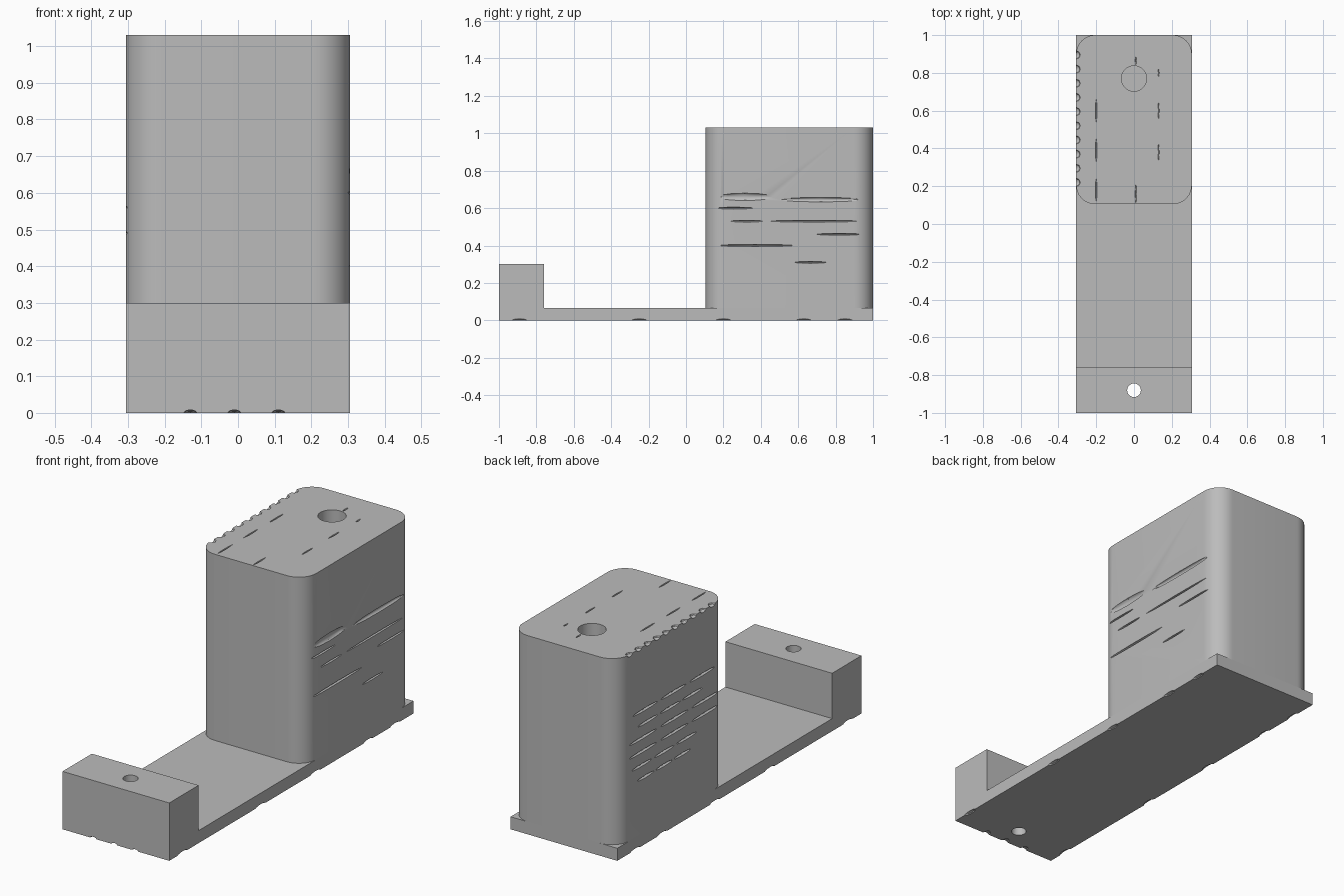
import bpy, bmesh, math
from mathutils import Matrix, Vector

if "Cube" in bpy.data.objects:
    bpy.data.objects.remove(bpy.data.objects["Cube"], do_unlink=True)

HALF, BASE_TOP, TOP = 0.306, 0.065, 1.03

grey = bpy.data.materials.new("light grey")
grey.use_nodes = True
colour = (0.5, 0.5, 0.5, 1)
grey.diffuse_color = colour
grey.node_tree.nodes["Principled BSDF"].inputs["Base Color"].default_value = colour


def finish(bm, name):
    bmesh.ops.recalc_face_normals(bm, faces=bm.faces)
    mesh = bpy.data.meshes.new(name)
    bm.to_mesh(mesh)
    bm.free()
    mesh.materials.append(grey)
    ob = bpy.data.objects.new(name, mesh)
    bpy.context.collection.objects.link(ob)
    return ob


def prism(name, outline, shift):
    """Extrude a closed outline along a vector."""
    bm = bmesh.new()
    face = bm.faces.new([bm.verts.new(p) for p in outline])
    new = bmesh.ops.extrude_face_region(bm, geom=[face], use_keep_orig=True)["geom"]
    bmesh.ops.translate(bm, vec=shift, verts=[g for g in new if isinstance(g, bmesh.types.BMVert)])
    return finish(bm, name)


def cut(target, cutter):
    mod = target.modifiers.new(cutter.name, "BOOLEAN")
    mod.operation, mod.solver, mod.object = "DIFFERENCE", "EXACT", cutter
    cutter.hide_render = True
    cutter.hide_set(True)


def drill(target, name, y, radius, z0, z1):
    bm = bmesh.new()
    bmesh.ops.create_cone(bm, cap_ends=True, segments=40, radius1=radius, radius2=radius,
                          depth=z1 - z0, matrix=Matrix.Translation((0, y, (z0 + z1) / 2)))
    cut(target, finish(bm, name))


def slits(target, name, items):
    """Shallow gouges, each a stretched ball given as centre and half sizes."""
    bm = bmesh.new()
    for centre, size in items:
        m = Matrix.Translation(centre) @ Matrix.Diagonal((*size, 1))
        bmesh.ops.create_uvsphere(bm, u_segments=8, v_segments=6, radius=1, matrix=m)
    cut(target, finish(bm, name))


# Base plate with the raised front block in one side profile
profile = [(-1, 0), (1, 0), (1, BASE_TOP), (-0.76, BASE_TOP), (-0.76, 0.3), (-1, 0.3)]
base = prism("base_plate", [(-HALF, y, z) for y, z in profile], (2 * HALF, 0, 0))
drill(base, "block_hole_cutter", -0.88, 0.036, -0.1, 0.4)

# Tall housing with rounded vertical corners
R, Y0, Y1 = 0.1, 0.105, 1.0
corners = [(HALF - R, Y1 - R), (R - HALF, Y1 - R), (R - HALF, Y0 + R), (HALF - R, Y0 + R)]
outline = []
for i, (cx, cy) in enumerate(corners):
    for k in range(13):
        a = math.pi / 2 * (i + k / 12)
        outline.append((cx + R * math.cos(a), cy + R * math.sin(a), BASE_TOP))
tower = prism("housing", outline, (0, 0, TOP - BASE_TOP))
drill(tower, "housing_hole_cutter", 0.77, 0.067, 0.12, TOP + 0.1)

# Broken horizontal gouges on both sides: side, height, start, end, half thickness
rows = [(1, 0.66, 0.17, 0.46, 0.02), (1, 0.645, 0.5, 0.94, 0.012), (1, 0.6, 0.15, 0.36, 0.005),
        (1, 0.53, 0.24, 0.41, 0.005), (1, 0.53, 0.45, 0.92, 0.005), (1, 0.46, 0.7, 0.94, 0.005),
        (1, 0.4, 0.16, 0.58, 0.006), (1, 0.31, 0.58, 0.75, 0.005)]
for z, y0, y1 in [(0.7, 0.2, 0.9), (0.63, 0.3, 0.85), (0.56, 0.16, 0.93),
                  (0.49, 0.16, 0.93), (0.42, 0.35, 0.9), (0.35, 0.4, 0.85)]:
    third = (y1 - y0) / 3
    rows += [(-1, z, y0 + i * third, y0 + (i + 0.9) * third, 0.007) for i in range(3)]
gouges = [((s * HALF, (a + b) / 2, z), (0.012, (b - a) / 2, t)) for s, z, a, b, t in rows]

# Nicks along the left top edge and seams across the top
gouges += [((-HALF, 0.22 + 0.075 * i, TOP), (0.022, 0.022, 0.012)) for i in range(10)]
gouges += [((x, y, TOP), (0.004, h, 0.008)) for x, y, h in
           [(-0.2, 0.18, 0.06), (-0.2, 0.39, 0.06), (-0.2, 0.6, 0.06), (0.13, 0.38, 0.045),
            (0.13, 0.6, 0.045), (0.13, 0.8, 0.02), (0.01, 0.16, 0.05), (0.01, 0.865, 0.022)]]
slits(tower, "housing_gouge_cutter", gouges)

# Small nicks under the base edges
nicks = [((x, -1, 0), (0.018, 0.03, 0.008)) for x in (-0.13, -0.01, 0.11)]
nicks += [((s * HALF, y, 0), (0.015, 0.04, 0.008)) for s in (-1, 1)
          for y in (-0.89, -0.25, 0.2, 0.63, 0.85)]
slits(base, "base_nick_cutter", nicks)

# Smooth the rounded surfaces while keeping the edges crisp
for ob in (base, tower):
    bpy.ops.object.select_all(action="DESELECT")
    bpy.context.view_layer.objects.active = ob
    ob.select_set(True)
    for mod in [m.name for m in ob.modifiers]:
        bpy.ops.object.modifier_apply(modifier=mod)
    bpy.ops.object.shade_smooth_by_angle(angle=math.radians(30))
